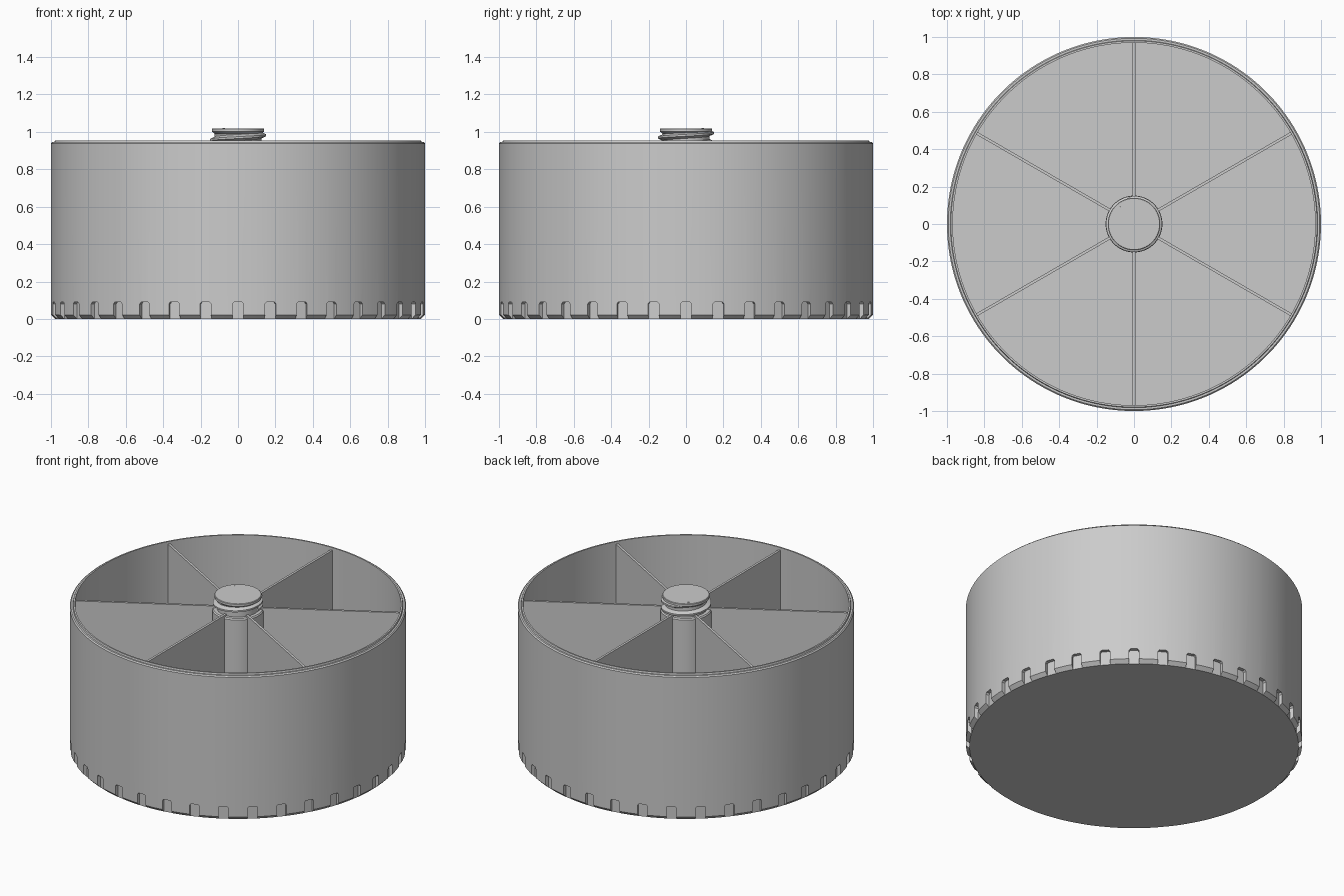
import bpy, bmesh, math
from mathutils import Matrix, Vector

if "Cube" in bpy.data.objects:
    bpy.data.objects.remove(bpy.data.objects["Cube"])

grey = bpy.data.materials.new("light grey")
grey.diffuse_color = (0.6, 0.6, 0.6, 1)
grey.use_nodes = True
grey.node_tree.nodes["Principled BSDF"].inputs["Base Color"].default_value = grey.diffuse_color


def shade(ob):
    bpy.ops.object.select_all(action='DESELECT')
    bpy.context.view_layer.objects.active = ob
    ob.select_set(True)
    bpy.ops.object.shade_smooth_by_angle(angle=math.radians(30))


def finish(bm, name, smooth=True):
    bmesh.ops.recalc_face_normals(bm, faces=bm.faces)
    me = bpy.data.meshes.new(name)
    bm.to_mesh(me)
    bm.free()
    me.materials.append(grey)
    ob = bpy.data.objects.new(name, me)
    bpy.context.collection.objects.link(ob)
    if smooth:
        shade(ob)
    return ob


def lathe(name, profile, n, smooth=True):
    """Spin a (radius, z) profile and close both ends with discs."""
    bm = bmesh.new()
    rings = []
    for r, z in profile:
        rings.append([bm.verts.new((r * math.cos(2 * math.pi * (i + .5) / n),
                                    r * math.sin(2 * math.pi * (i + .5) / n), z))
                      for i in range(n)])
    for a, b in zip(rings, rings[1:]):
        for i in range(n):
            j = (i + 1) % n
            bm.faces.new((a[i], a[j], b[j], b[i]))
    bm.faces.new(rings[0])
    bm.faces.new(rings[-1])
    return finish(bm, name, smooth)


# Round tub: chamfered foot, outer wall, stepped rim, inner wall and floor
FLOOR = 0.06
tub = lathe("tub", [(0.978, 0), (1.0, 0.022), (1.0, 0.938), (0.993, 0.945),
                    (0.982, 0.945), (0.979, 0.955), (0.969, 0.955), (0.969, FLOOR)],
            144, smooth=False)

# Ring of 36 grip notches cut into the foot
bm = bmesh.new()
outline = [(-.03, -.05), (.03, -.05), (.03, .08), (.022, .09), (-.022, .09), (-.03, .08)]
for k in range(36):
    rot = Matrix.Rotation(math.radians(10 * k), 3, 'Z')
    inner = [bm.verts.new(rot @ Vector((0.977, y, z))) for y, z in outline]
    outer = [bm.verts.new(rot @ Vector((1.05, y, z))) for y, z in outline]
    bm.faces.new(inner)
    bm.faces.new(outer)
    for i in range(6):
        j = (i + 1) % 6
        bm.faces.new((inner[i], inner[j], outer[j], outer[i]))
cutter = finish(bm, "notch_cutter", smooth=False)
cutter.hide_render = True
mod = tub.modifiers.new("notches", 'BOOLEAN')
mod.operation = 'DIFFERENCE'
mod.solver = 'EXACT'
mod.object = cutter
bpy.context.view_layer.objects.active = tub
bpy.ops.object.modifier_apply(modifier=mod.name)
bpy.data.objects.remove(cutter)
shade(tub)

# Six radial dividers between the post and the wall
for k in range(6):
    bm = bmesh.new()
    bmesh.ops.create_cube(bm, size=1)
    h = 0.938 - FLOOR + 0.01
    bmesh.ops.transform(bm, verts=bm.verts, matrix=(
        Matrix.Rotation(math.radians(30 + 60 * k), 4, 'Z')
        @ Matrix.Translation((0.553, 0, 0.938 - h / 2))
        @ Matrix.Diagonal((0.846, 0.015, h, 1))))
    finish(bm, "divider", smooth=False)

# Centre post with shoulder, neck and flat cap
lathe("post", [(0.152, FLOOR - 0.01), (0.152, 0.918), (0.146, 0.926), (0.125, 0.926),
               (0.125, 0.99), (0.14, 1.002), (0.14, 1.016), (0.137, 1.019)], 72)

# Screw thread wound around the neck, tapering out at both ends
bm = bmesh.new()
section = [(0.118, -0.02), (0.15, -0.005), (0.15, 0.005), (0.118, 0.02)]
steps, start, end, pitch = 100, -2.0 * math.pi, 0.75 * math.pi, 0.05
prev = None
for s in range(steps + 1):
    t = s / steps
    a = start + (end - start) * t
    fade = min(1, t * 12, (1 - t) * 12)
    ring = []
    for r, z in section:
        rad = 0.118 + (r - 0.118) * fade
        ring.append(bm.verts.new((rad * math.cos(a), rad * math.sin(a),
                                  0.982 + pitch * a / (2 * math.pi) + z)))
    if prev:
        for i in range(4):
            j = (i + 1) % 4
            bm.faces.new((prev[i], prev[j], ring[j], ring[i]))
    prev = ring
finish(bm, "screw_thread")
